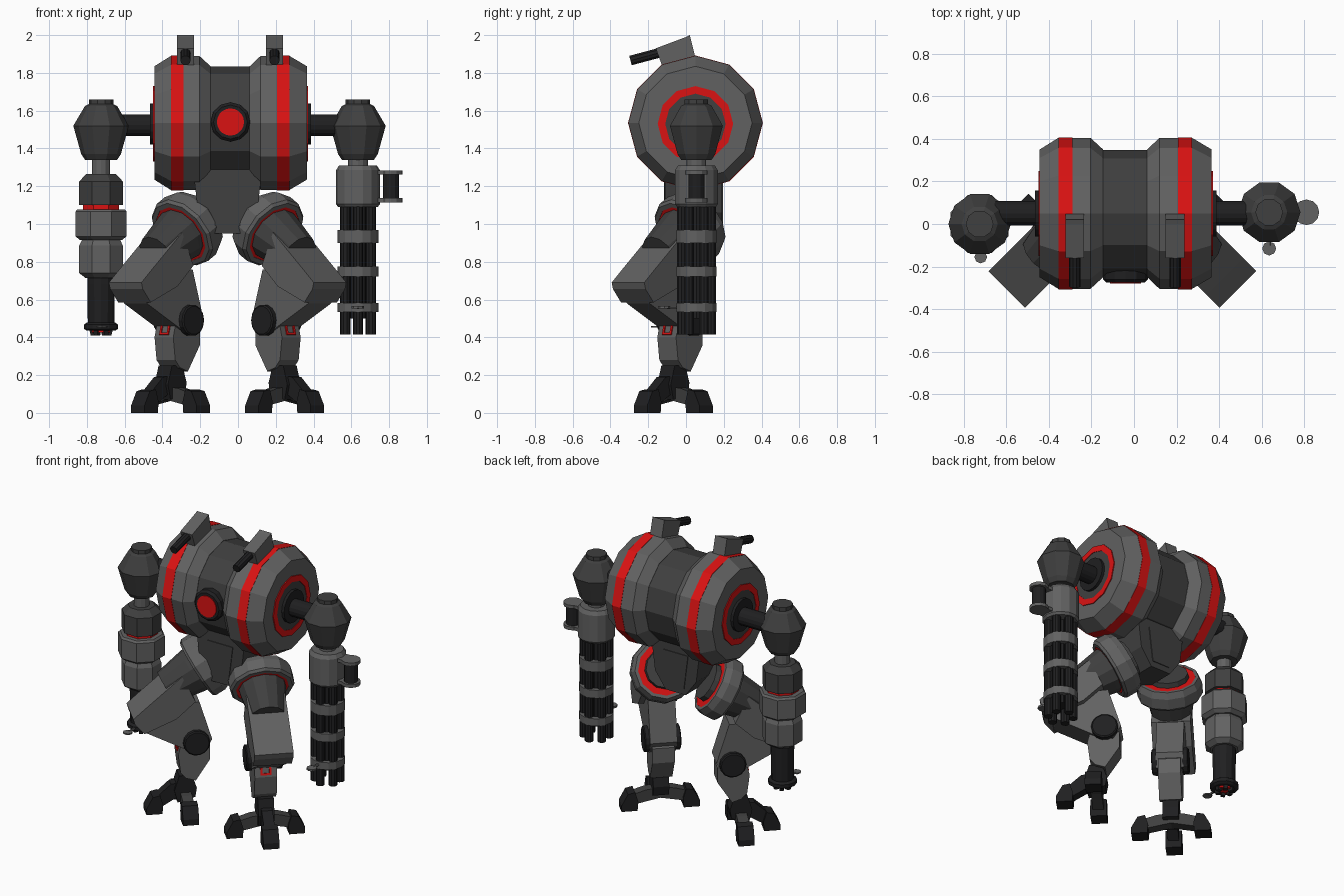
import bpy, bmesh
from math import pi, cos, sin, radians
from mathutils import Matrix, Vector

if "Cube" in bpy.data.objects:
    bpy.data.objects.remove(bpy.data.objects["Cube"])


def material(name, c):
    m = bpy.data.materials.new(name)
    m.diffuse_color = (*c, 1)
    m.use_nodes = True
    m.node_tree.nodes["Principled BSDF"].inputs["Base Color"].default_value = m.diffuse_color
    return m


GREY = material("grey", (.12, .12, .12))
DARK = material("dark_grey", (.05, .05, .05))
BLACK = material("black", (.014, .014, .015))
RED = material("red", (.7, .006, .006))
T = Matrix.Translation


def finish(name, bm, M, mat):
    bmesh.ops.recalc_face_normals(bm, faces=bm.faces)
    me = bpy.data.meshes.new(name)
    bm.to_mesh(me)
    bm.free()
    me.transform(M)
    me.materials.append(mat)
    ob = bpy.data.objects.new(name, me)
    bpy.context.collection.objects.link(ob)
    return ob


def lathe(name, prof, n, M, mat, tube=False, phase=0.0):
    """Faceted turned part; prof = (height, radius) along local z."""
    bm = bmesh.new()
    rings = [[bm.verts.new((r * cos(2 * pi * i / n + phase), r * sin(2 * pi * i / n + phase), h))
              for i in range(n)] for h, r in prof]
    pairs = list(zip(rings, rings[1:]))
    if tube:
        pairs.append((rings[-1], rings[0]))
    else:
        bm.faces.new(rings[0])
        bm.faces.new(rings[-1])
    for a, b in pairs:
        for i in range(n):
            j = (i + 1) % n
            bm.faces.new((a[i], a[j], b[j], b[i]))
    return finish(name, bm, M, mat)


def washer(name, h0, h1, r0, r1, n, M, mat, phase=0.0):
    return lathe(name, [(h0, r0), (h0, r1), (h1, r1), (h1, r0)], n, M, mat, True, phase)


def prism(name, pts, w, M, mat, w_end=None):
    """Profile in local x/z, extruded to +-w along local y."""
    bm = bmesh.new()
    a, b = [[bm.verts.new((x, s * w, z)) for x, z in pts] for s in (-1, 1)]
    bm.faces.new(a)
    bm.faces.new(b)
    for i in range(len(pts)):
        j = (i + 1) % len(pts)
        bm.faces.new((a[i], a[j], b[j], b[i]))
    return finish(name, bm, M, mat)


def along(p, d):
    return T(p) @ Vector(d).to_track_quat('Z', 'Y').to_matrix().to_4x4()


# Barrel body, turned about the x axis
BX = T((0, .05, 1.535)) @ Matrix.Rotation(pi / 2, 4, 'Y')
lathe("body_drum_left", [(-.443, .3), (-.355, .355), (-.205, .355), (-.145, .3)], 12, BX, GREY)
lathe("body_drum_right", [(.062, .3), (.12, .355), (.272, .355), (.365, .3)], 12, BX, GREY)
lathe("body_waist", [(-.15, .298), (.07, .298)], 12, BX, DARK)
washer("body_band_left", -.355, -.288, .33, .357, 12, BX, RED)
washer("body_band_right", .207, .272, .33, .357, 12, BX, RED)

# Side discs, shoulder flanges and axles
for side, end, s, ball in (("left", -.443, -1, -.73), ("right", .365, 1, .635)):
    M = T((end, .05, 1.53)) @ Matrix.Rotation(s * pi / 2, 4, 'Y')
    washer("side_ring_" + side, -.02, .006, .16, .2, 12, M, RED)
    lathe("side_disc_" + side, [(-.02, .162), (.003, .162)], 12, M, DARK)
    lathe("shoulder_flange_" + side, [(0, .108), (.022, .108)], 16, M, BLACK)
    lathe("shoulder_axle_" + side, [(0, .058), (abs(ball - end), .058)], 16,
          T((0, 0, -.007)) @ M, BLACK)

# Eye
E = along((-.04, -.2, 1.54), (0, -1, 0))
lathe("eye_housing", [(0, .105), (.06, .105), (.075, .09)], 12, E, BLACK)
lathe("eye_lens", [(.06, .072), (.08, .072)], 20, E, RED)

# Roof guns
for side, x in (("left", -.278), ("right", .193)):
    M = T((x, 0, 0)) @ Matrix.Rotation(pi / 2, 4, 'Z')
    prism("roof_gun_" + side, [(-.16, 1.93), (.0, 1.99), (.02, 2.0), (.055, 1.86), (-.12, 1.82)],
          .044, M, GREY)
    lathe("roof_gun_barrel_" + side, [(0, .027), (.18, .027)], 10,
          along((x, -.12, 1.912), (0, -.97, -.26)), BLACK)

# Shoulder balls
BALL = [(1.34, .085), (1.37, .105), (1.52, .147), (1.625, .085), (1.635, .065), (1.66, .065)]
LA, RA = T((-.725, 0, 0)), T((.635, .055, 0))
lathe("shoulder_ball_left", BALL, 10, LA, DARK)
lathe("shoulder_ball_right", BALL, 10, RA, DARK)

# Left arm: cannon
ph = pi / 8
lathe("cannon_upper_rod", [(1.24, .048), (1.36, .048)], 12, LA, GREY)
lathe("cannon_collar", [(1.1, .125), (1.225, .125), (1.265, .085)], 8, LA, DARK, phase=ph)
lathe("cannon_red_band", [(1.06, .104), (1.115, .104)], 8, LA, RED, phase=ph)
lathe("cannon_block", [(.915, .12), (.935, .147), (1.065, .147), (1.078, .135)], 8, LA, GREY, phase=ph)
lathe("cannon_lower_block", [(.715, .09), (.74, .125), (.885, .125), (.925, .105)], 8, LA, GREY, phase=ph)
lathe("cannon_barrel", [(.47, .07), (.68, .073), (.72, .073)], 12, LA, BLACK)
lathe("cannon_muzzle_ring", [(.435, .075), (.445, .09), (.468, .09), (.478, .075)], 12, LA, BLACK)
lathe("cannon_red_core", [(.425, .05), (.44, .05)], 12, LA, RED)
for i in range(6):
    prism("cannon_prong", [(.02, .44), (.062, .44), (.055, .41), (.03, .41)], .012,
          LA @ Matrix.Rotation(i * pi / 3, 4, 'Z'), BLACK)
lathe("cannon_sight", [(.452, .03), (.46, .03)], 8, T((-.72, -.155, 0)), GREY)
lathe("cannon_sight_post", [(0, .008), (.07, .008)], 6, along((-.72, -.07, .456), (0, -1, 0)), GREY)

# Right arm: rotary gun
lathe("rotary_rod", [(1.28, .052), (1.36, .052)], 12, RA, GREY)
lathe("rotary_housing", [(1.09, .105), (1.105, .116), (1.285, .116), (1.31, .1)], 14, RA, GREY)
lathe("rotary_core", [(.5, .045), (1.1, .045)], 10, RA, BLACK)
for i in range(6):
    a = radians(90 + 60 * i)
    lathe("rotary_barrel", [(.415, .027), (1.1, .027)], 10, RA @ T((.078 * cos(a), .078 * sin(a), 0)), BLACK)
for z0, z1 in ((.9, .968), (.722, .776), (.533, .582)):
    washer("rotary_ring", z0, z1, .075, .108, 14, RA, GREY)
lathe("rotary_sight", [(.553, .033), (.565, .033)], 8, T((.635, -.115, 0)), GREY)
lathe("rotary_sight_post", [(0, .009), (.06, .009)], 6, along((.635, -.04, .559), (0, -1, 0)), GREY)
# Ammo drum on its side
AD = T((.81, .055, 0))
lathe("ammo_drum", [(1.12, .043), (1.275, .043)], 12, AD, BLACK)
for z in (1.115, 1.262):
    lathe("ammo_drum_plate", [(z, .06), (z + .022, .06)], 12, AD, GREY)
    prism("ammo_drum_bracket", [(-.1, z), (0, z), (0, z + .022), (-.1, z + .022)], .045, AD, GREY)

# Pelvis
prism("pelvis", [(-.24, 1.3), (.13, 1.3), (.1, 1.06), (.02, .95), (-.13, .95), (-.21, 1.06)],
      .15, T((0, .04, 0)), DARK)
prism("pelvis_panel", [(-.15, 1.22), (.04, 1.22), (.01, .99), (-.12, .99)], .155, T((0, .04, 0)), DARK)

# Legs: each lies in a vertical plane turned 45 degrees outward (x forward, z up)
for side, x, ang in (("left", -.265, 225), ("right", .155, -45)):
    L = T((x, .025, 0)) @ Matrix.Rotation(radians(ang), 4, 'Z')
    H = L @ along((.05, 0, .95), (.857, 0, -.515))
    washer("hip_ring_red_" + side, -.118, .003, .1, .168, 12, H, RED)
    lathe("hip_ring_" + side, [(-.12, .165), (-.12, .185), (-.08, .203), (-.01, .203), (.006, .19), (.006, .165)],
          12, H, GREY, True)
    lathe("hip_core_" + side, [(-.15, .12), (-.02, .14)], 12, H, DARK)
    lathe("thigh_" + side, [(-.03, .15), (.03, .145), (.22, .11)], 12, H, DARK)
    prism("knee_armour_" + side, [(.165, .955), (.385, .765), (.47, .69), (.46, .655), (.40, .585),
                                  (.2, .67), (.08, .78)], .122, L, GREY)
    prism("shank_" + side, [(.44, .64), (.39, .578), (.13, .44), (.02, .42), (-.03, .5), (.05, .76), (.2, .75)],
          .085, L, GREY)
    for s in (-1, 1):
        lathe("ankle_disc_" + side, [(0, .083), (.03, .083), (.036, .075)], 14,
              L @ along((.07, s * .078, .49), (0, s, 0)), BLACK)
    # Shin with framed red panel
    prism("shin_" + side, [(.155, .5), (.18, .4), (.165, .28), (.13, .24), (.07, .22), (-.02, .36), (-.02, .46),
                           (.05, .53)], .07, L, GREY)
    P = L @ along((.167, 0, .445), (.97, 0, .23))
    washer("shin_panel_" + side, -.01, .008, .03, .048, 4, P, RED, pi / 4)
    # Foot hub and three toes
    F = L @ T((.13, 0, 0))
    prism("foot_hub_" + side, [(-.06, .1), (.05, .07), (.07, .15), (.04, .25), (-.04, .25), (-.07, .16)], .05, F, BLACK)
    for i, (a, top) in enumerate(((0, .2), (90, .14), (-90, .14))):
        R = F @ Matrix.Rotation(radians(a), 4, 'Z')
        prism("toe_link_" + side, [(.0, top), (.0, top - .07), (.15, .04), (.19, .1), (.09, top - .01)],
              .034, R, DARK if i else BLACK)
        prism("toe_" + side, [(.145, .0), (.245, .0), (.245, .04), (.205, .115), (.16, .125), (.14, .06)],
              .05, R, BLACK)
